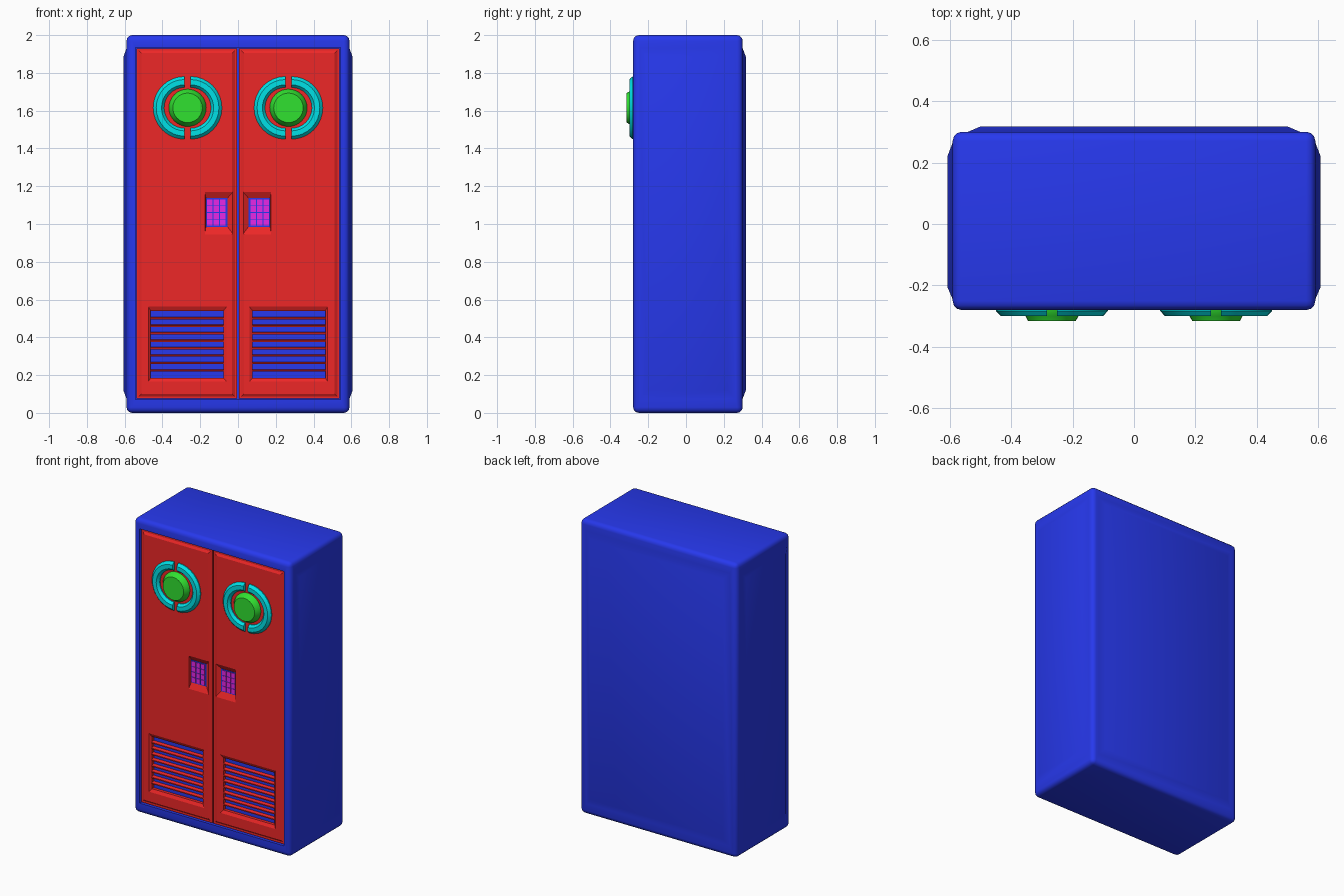
import bpy, bmesh, math
from mathutils import Vector

if "Cube" in bpy.data.objects:
    bpy.data.objects.remove(bpy.data.objects["Cube"])


def material(name, rgb):
    m = bpy.data.materials.new(name)
    m.diffuse_color = (*rgb, 1)
    m.use_nodes = True
    m.node_tree.nodes["Principled BSDF"].inputs["Base Color"].default_value = m.diffuse_color
    return m


BLUE = material("blue", (0.02, 0.04, 0.85))
RED = material("red", (0.85, 0.02, 0.02))
GREEN = material("green", (0.03, 0.75, 0.03))
CYAN = material("cyan", (0.0, 0.75, 0.8))
MAGENTA = material("magenta", (0.8, 0.02, 0.8))


def skin(bm, loops):
    """Bridge a row of equal closed loops and cap both ends."""
    rows = [[bm.verts.new(p) for p in loop] for loop in loops]
    n = len(rows[0])
    for a, b in zip(rows, rows[1:]):
        for i in range(n):
            bm.faces.new((a[i], a[(i + 1) % n], b[(i + 1) % n], b[i]))
    bm.faces.new(rows[0])
    bm.faces.new(rows[-1])


def rect(y, x0, x1, z0, z1):
    return [(x0, y, z0), (x1, y, z0), (x1, y, z1), (x0, y, z1)]


def finish(name, bm, mat, mirror=True, smooth=False):
    bmesh.ops.recalc_face_normals(bm, faces=bm.faces[:])
    me = bpy.data.meshes.new(name)
    bm.to_mesh(me)
    bm.free()
    ob = bpy.data.objects.new(name, me)
    bpy.context.collection.objects.link(ob)
    if mat:
        me.materials.append(mat)
    if smooth:
        bpy.ops.object.select_all(action='DESELECT')
        ob.select_set(True)
        bpy.context.view_layer.objects.active = ob
        bpy.ops.object.shade_smooth_by_angle(angle=math.radians(32))
    if mirror:
        ob.modifiers.new("mirror", 'MIRROR')
    return ob


# Cabinet body: rounded box, raised side and back panels, recessed front
bm = bmesh.new()
skin(bm, [rect(-0.28, -0.59, 0.59, 0, 2), rect(0.30, -0.59, 0.59, 0, 2)])
bmesh.ops.recalc_face_normals(bm, faces=bm.faces[:])
bmesh.ops.bevel(bm, geom=bm.edges[:], offset=0.03, segments=3, profile=0.5,
                affect='EDGES')
bm.normal_update()


def inset_to(face, u0, u1, z0, z1, depth=0.0):
    """Inset an upright face to a given rectangle, then shift it outwards."""
    normal = face.normal.copy()
    axis = 1 if abs(normal.x) > 0.5 else 0
    mid = face.calc_center_median()
    bmesh.ops.inset_individual(bm, faces=[face], thickness=0.008)
    for v in face.verts:
        v.co[axis] = u1 if v.co[axis] > mid[axis] else u0
        v.co.z = z1 if v.co.z > mid.z else z0
        v.co += normal * depth


big = [f for f in bm.faces if f.calc_area() > 0.5 and abs(f.normal.z) < 0.5]
for f in big:
    if abs(f.normal.x) > 0.5:
        inset_to(f, -0.245, 0.265, 0.075, 1.93)
        inset_to(f, -0.205, 0.22, 0.12, 1.885, 0.017)
    elif f.normal.y > 0.5:
        inset_to(f, -0.54, 0.54, 0.075, 1.93)
        inset_to(f, -0.50, 0.50, 0.12, 1.885, 0.017)
    else:
        inset_to(f, -0.543, 0.543, 0.07, 1.935)
        inset_to(f, -0.543, 0.543, 0.07, 1.935, -0.035)
finish("cabinet_body", bm, BLUE, mirror=False, smooth=True)

# Doors with a raised centre
bm = bmesh.new()
skin(bm, [rect(y, 0.005 + d, 0.538 - d, 0.075 + d, 1.93 - d)
          for y, d in ((-0.243, 0), (-0.268, 0), (-0.268, 0.012), (-0.277, 0.026))])
doors = finish("doors", bm, RED, mirror=False)

# Cutter for the vent opening and the keypad recess
bm = bmesh.new()
vent_rim, vent_hole = (0.06, 0.475, 0.165, 0.562), (0.078, 0.462, 0.185, 0.54)
pad_rim, pad_floor = (0.025, 0.176, 0.945, 1.17), (0.055, 0.17, 0.985, 1.138)
skin(bm, [rect(-0.29, *vent_rim), rect(-0.277, *vent_rim),
          rect(-0.266, *vent_hole), rect(-0.23, *vent_hole)])
skin(bm, [rect(-0.29, *pad_rim), rect(-0.277, *pad_rim), rect(-0.259, *pad_floor)])
cutter = finish("recess_cutter", bm, None, mirror=False)
cutter.hide_render = True
cutter.hide_viewport = True
cut = doors.modifiers.new("recesses", 'BOOLEAN')
cut.operation = 'DIFFERENCE'
cut.solver = 'EXACT'
cut.object = cutter
doors.modifiers.new("mirror", 'MIRROR')

# Vent slats, sloping down towards the front
bm = bmesh.new()
pitch = (0.54 - 0.185) / 9
for i in range(1, 9):
    z = 0.185 + i * pitch
    section = [(-0.268, z - 0.006), (-0.268, z + 0.001), (-0.246, z + 0.006), (-0.246, z - 0.001)]
    skin(bm, [[(x, y, h) for y, h in section] for x in (0.076, 0.464)])
finish("vent_slats", bm, RED)

# Keypad plate and its buttons
bm = bmesh.new()
skin(bm, [rect(-0.255, *pad_floor), rect(-0.261, *pad_floor)])
finish("keypad_plate", bm, BLUE)
bm = bmesh.new()
for col in range(3):
    for row in range(4):
        x, z = 0.066 + col * 0.034, 0.991 + row * 0.036
        skin(bm, [rect(-0.258, x, x + 0.029, z, z + 0.032),
                  rect(-0.264, x, x + 0.029, z, z + 0.032)])
finish("keypad_buttons", bm, MAGENTA)

# Round lamps
CX, CZ = 0.267, 1.615
bm = bmesh.new()
angles = [2 * math.pi * i / 32 for i in range(32)]
skin(bm, [[(CX + r * math.cos(a), y, CZ + r * math.sin(a)) for a in angles]
          for r, y in ((0.1, -0.27), (0.098, -0.285), (0.086, -0.300), (0.078, -0.315))])
finish("lamps", bm, GREEN, smooth=True)

# Split rings around the lamps: two half rings pulled apart
bm = bmesh.new()
section = [(0.108, -0.27), (0.108, -0.283), (0.122, -0.300),
           (0.150, -0.300), (0.166, -0.283), (0.166, -0.27)]
for s in (-1, 1):
    loops = []
    for i in range(17):
        a = math.pi * (i / 16 - 0.5)
        loops.append([(CX + s * (0.016 + r * math.cos(a)), y, CZ + r * math.sin(a))
                      for r, y in section])
    skin(bm, loops)
finish("lamp_rings", bm, CYAN, smooth=True)
